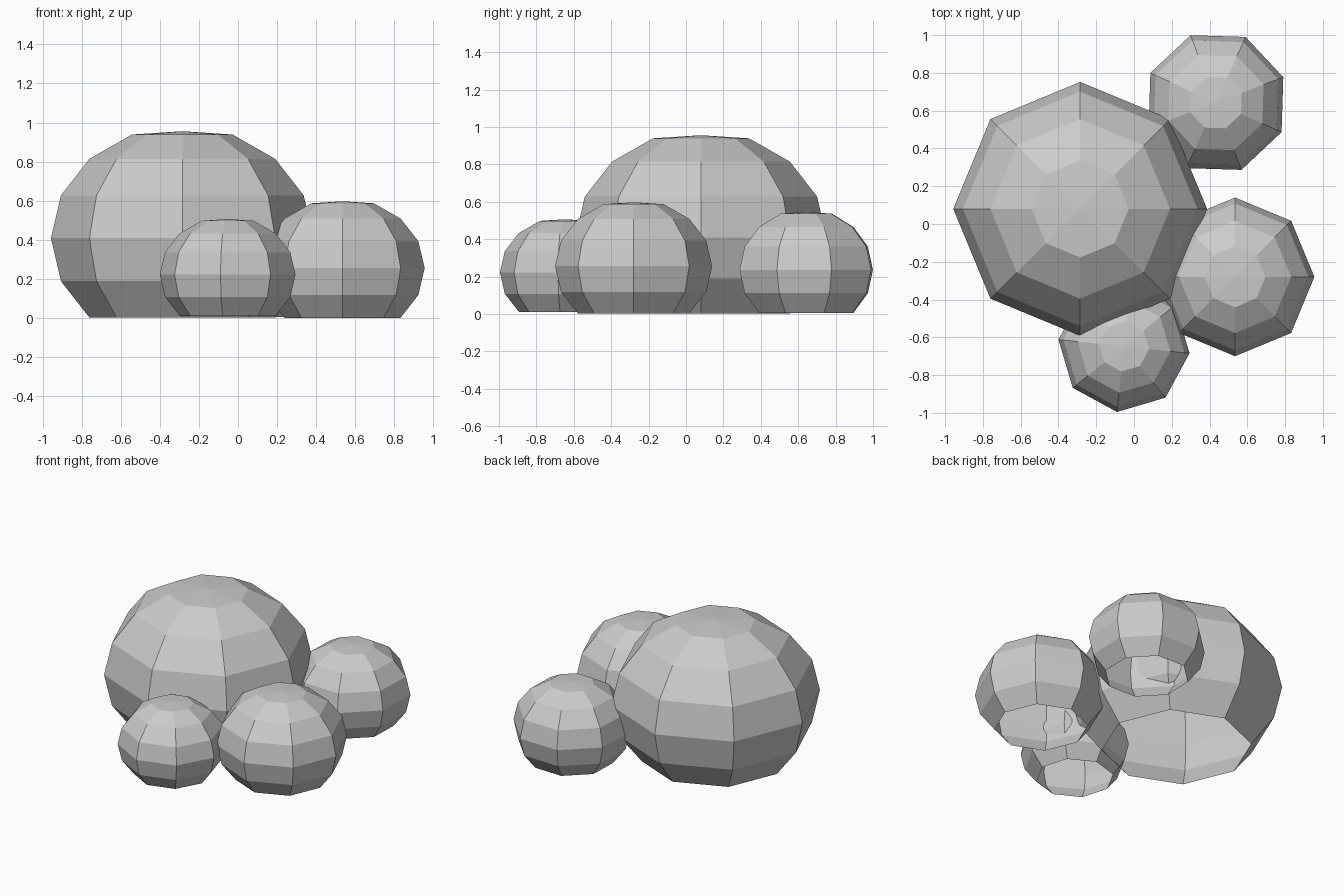
import bpy, bmesh
from math import sin, cos, pi, radians

if "Cube" in bpy.data.objects:
    bpy.data.objects.remove(bpy.data.objects["Cube"])

SIDES = 8
R, H, MID, TOP = 0.675, 0.577, 0.41, 0.96  # proportions of the largest clump


def clump(name, x, y, radius, angle=0.0, z=0.0):
    """Eight-sided dome: sphere rings down to 45 degrees below the equator, open underneath."""
    s = radius / R
    bm = bmesh.new()
    rings = []
    for i in range(1, 7):
        t = i * pi / 8
        rings.append([bm.verts.new((radius * sin(t) * cos(2 * pi * k / SIDES),
                                    radius * sin(t) * sin(2 * pi * k / SIDES),
                                    s * (MID + H * cos(t)))) for k in range(SIDES)])
    pole = bm.verts.new((0, 0, TOP * s))
    for k in range(SIDES):
        n = (k + 1) % SIDES
        bm.faces.new((pole, rings[0][k], rings[0][n]))
        for a, b in zip(rings, rings[1:]):
            bm.faces.new((a[k], b[k], b[n], a[n]))
    mesh = bpy.data.meshes.new(name)
    bm.to_mesh(mesh)
    bm.free()
    ob = bpy.data.objects.new(name, mesh)
    ob.location = (x, y, z)
    ob.rotation_euler.z = radians(angle)
    bpy.context.collection.objects.link(ob)
    return ob


# Main clump and the three smaller ones around it
clump("large_clump", -0.285, 0.08, 0.672)
clump("right_clump", 0.535, -0.28, 0.42)
clump("back_clump", 0.434, 0.643, 0.381, -24.3, 0.004)
clump("front_clump", -0.053, -0.648, 0.349, -6, 0.01)
